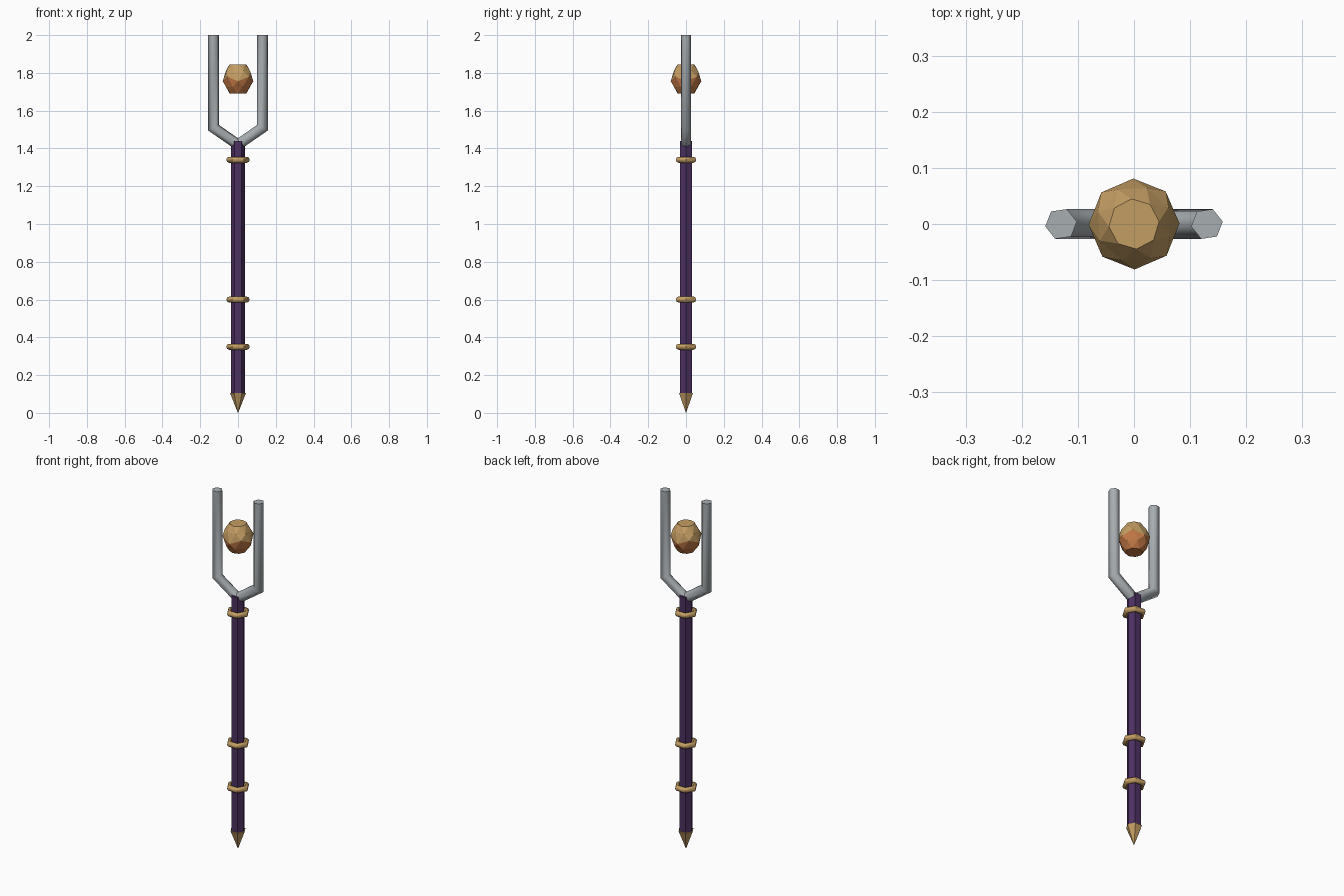
import bpy, bmesh, math
from mathutils import Vector

if "Cube" in bpy.data.objects:
    bpy.data.objects.remove(bpy.data.objects["Cube"])


def material(name, rgb):
    m = bpy.data.materials.new(name)
    m.diffuse_color = (*rgb, 1)
    m.use_nodes = True
    m.node_tree.nodes["Principled BSDF"].inputs["Base Color"].default_value = m.diffuse_color
    return m


GOLD = material("gold", (0.55, 0.34, 0.125))
ORANGE = material("burnt orange", (0.54, 0.19, 0.06))
STEEL = material("grey steel", (0.39, 0.42, 0.44))
PURPLE = material("dark purple", (0.075, 0.03, 0.12))


def loft(name, rings, mats, smooth=None, close=False, triangles=False):
    """Skin a list of equal-length point rings; cap the ends or close the loop."""
    bm = bmesh.new()
    vr = [[bm.verts.new(p) for p in ring] for ring in rings]
    n = len(vr[0])
    pairs = list(zip(vr, vr[1:])) + ([(vr[-1], vr[0])] if close else [])
    for a, b in pairs:
        for i in range(n):
            j = (i + 1) % n
            if triangles:
                bm.faces.new((a[i], a[j], b[i]))
                bm.faces.new((a[j], b[j], b[i]))
            else:
                bm.faces.new((a[i], a[j], b[j], b[i]))
    if not close:
        bm.faces.new(vr[0])
        bm.faces.new(vr[-1])
    bmesh.ops.recalc_face_normals(bm, faces=bm.faces)
    me = bpy.data.meshes.new(name)
    bm.to_mesh(me)
    bm.free()
    for m in mats:
        me.materials.append(m)
    ob = bpy.data.objects.new(name, me)
    bpy.context.collection.objects.link(ob)
    if smooth:
        bpy.ops.object.select_all(action='DESELECT')
        ob.select_set(True)
        bpy.context.view_layer.objects.active = ob
        bpy.ops.object.shade_smooth_by_angle(angle=math.radians(smooth))
    return ob


def ring(r, z, n=6, turn=0.0, wave=0.0):
    return [(r * math.cos(math.tau * i / n + turn), r * math.sin(math.tau * i / n + turn),
             z + wave * (-1) ** i) for i in range(n)]


# Hexagonal shaft and pointed foot
loft("shaft", [ring(0.036, 0.09), ring(0.036, 1.44)], [PURPLE])
loft("foot_spike", [ring(0.001, 0.0), ring(0.042, 0.105)], [GOLD])

# Gold bands: hexagonal rings of round section
for k, z in enumerate((0.35, 0.60, 1.34)):
    section = [(0.046 + 0.016 * math.cos(math.tau * i / 8),
                0.016 * math.sin(math.tau * i / 8)) for i in range(8)]
    rings = [[(r * math.cos(math.tau * s / 6), r * math.sin(math.tau * s / 6), z + h)
              for r, h in section] for s in range(6)]
    loft(f"band_{k + 1}", rings, [GOLD], smooth=50, close=True)

# Fork: two mirrored, mitred pipes
path = [Vector((0, 0, 1.42)), Vector((0.13, 0, 1.51)), Vector((0.13, 0, 2.0))]
for side, label in ((1, "right"), (-1, "left")):
    dirs = [(b - a).normalized() for a, b in zip(path, path[1:])]
    rings = []
    for i, p in enumerate(path):
        d0, d1 = dirs[max(i - 1, 0)], dirs[min(i, 1)]
        t = (d0 + d1).normalized()
        across = Vector((t.z, 0, -t.x)) / t.dot(d1)
        pts = []
        for s in range(6):
            a = math.tau * s / 6 + 0.15
            q = p + across * 0.0285 * math.cos(a) + Vector((0, 0.0285 * math.sin(a), 0))
            pts.append((side * q.x, side * q.y, q.z))
        rings.append(pts)
    loft(f"fork_prong_{label}", rings, [STEEL], smooth=61)

# Floating faceted orb: twisted rings, gold above and orange below
c = 1.768
levels = [(0.045, 0.077, 0), (0.068, 0.042, 0), (0.081, 0.0, 0.012),
          (0.068, -0.042, 0), (0.045, -0.077, 0)]
orb = loft("orb", [ring(r, c + z, 8, 0.1 + 0.35 * i, w)
                   for i, (r, z, w) in enumerate(levels)], [GOLD, ORANGE], triangles=True)
for f in orb.data.polygons:
    f.material_index = 0 if f.center.z > c else 1
